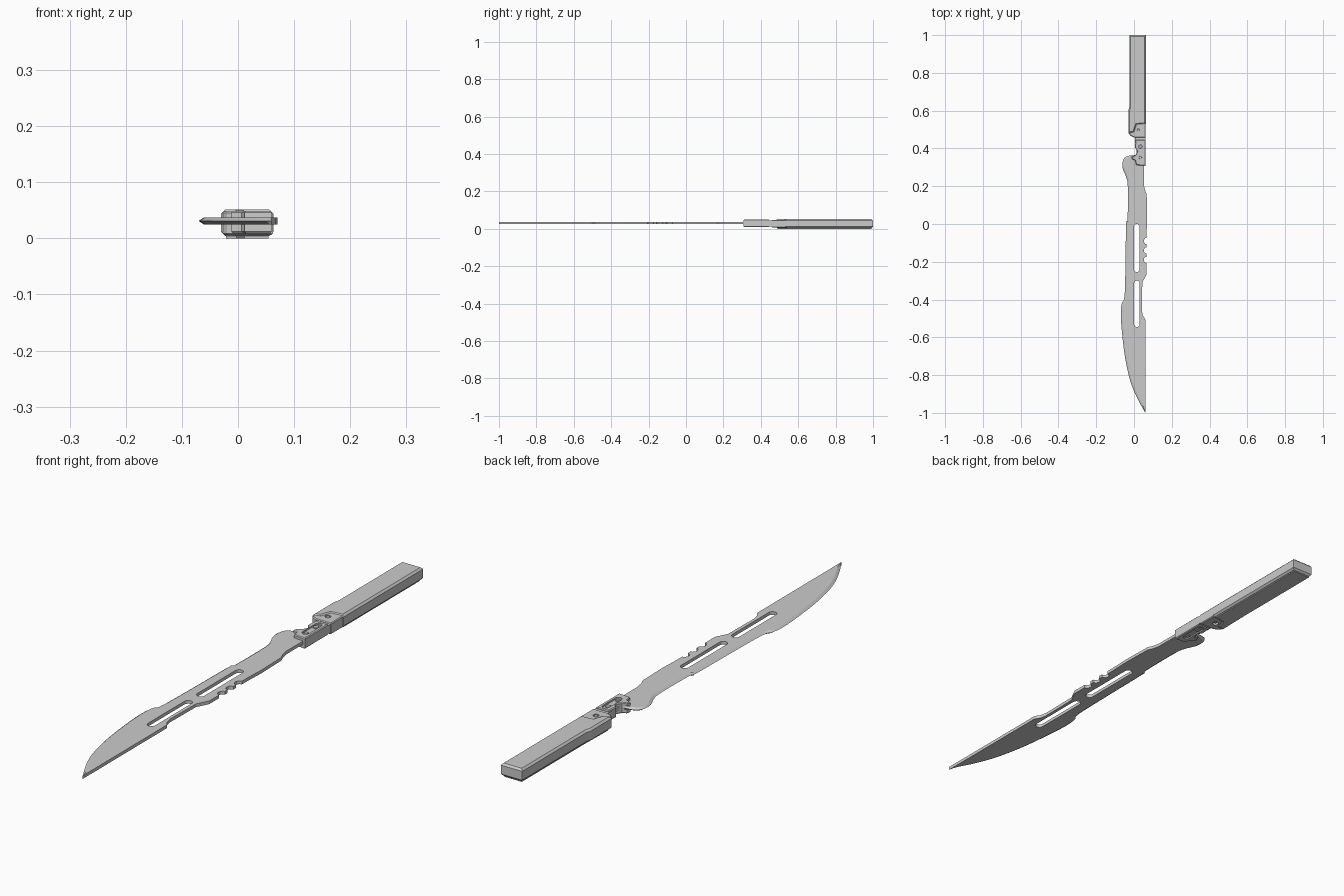
import bpy, bmesh
from math import sin, cos, pi
from mathutils import Vector

if "Cube" in bpy.data.objects:
    bpy.data.objects.remove(bpy.data.objects["Cube"])


def finish(name, bm):
    bmesh.ops.recalc_face_normals(bm, faces=bm.faces)
    me = bpy.data.meshes.new(name)
    bm.to_mesh(me)
    bm.free()
    ob = bpy.data.objects.new(name, me)
    bpy.context.collection.objects.link(ob)
    return ob


def prism(name, pts, z0, z1, chamfer=0.0):
    """Extruded outline with chamfered top and bottom rims."""
    bm = bmesh.new()
    face = bm.faces.new([bm.verts.new((x, y, z0)) for x, y in pts])
    new = bmesh.ops.extrude_face_region(bm, geom=[face])["geom"]
    bmesh.ops.translate(bm, vec=(0, 0, z1 - z0),
                        verts=[v for v in new if isinstance(v, bmesh.types.BMVert)])
    if z1 > z0 and not any(f.normal.z < -0.9 for f in bm.faces) or len(bm.faces) < len(pts) + 2:
        bm.faces.new([v for v in bm.verts if abs(v.co.z - z0) < 1e-7][:len(pts)])
    if chamfer:
        rims = [e for e in bm.edges if abs(e.verts[0].co.z - e.verts[1].co.z) < 1e-6]
        bmesh.ops.bevel(bm, geom=rims, offset=chamfer, segments=1, affect='EDGES')
    return finish(name, bm)


def circle(x, y, r, n=16):
    return [(x + r * cos(2 * pi * i / n), y + r * sin(2 * pi * i / n)) for i in range(n)]


def slot(x, y0, y1, r, n=8):
    up = [(x + r * cos(pi * i / n), y1 - r + r * sin(pi * i / n)) for i in range(n + 1)]
    down = [(x - r * cos(pi * i / n), y0 + r - r * sin(pi * i / n)) for i in range(n + 1)]
    return up + down


def cut(ob, cutter):
    mod = ob.modifiers.new("cut", 'BOOLEAN')
    mod.operation, mod.solver, mod.object = 'DIFFERENCE', 'EXACT', cutter
    bpy.context.view_layer.objects.active = ob
    bpy.ops.object.modifier_apply(modifier=mod.name)
    bpy.data.objects.remove(cutter)


def spline(pts, steps=4):
    """Catmull-Rom curve through the points."""
    p = [Vector(q) for q in [pts[0]] + pts + [pts[-1]]]
    out = []
    for a, b, c, d in zip(p, p[1:], p[2:], p[3:]):
        for i in range(steps):
            t = i / steps
            out.append(0.5 * (2 * b + (c - a) * t + (2 * a - 5 * b + 4 * c - d) * t * t
                              + (3 * b - a - 3 * c + d) * t ** 3))
    return out + [p[-1]]


# Blade: sharpened edge on the left, scalloped spine on the right
edge = spline([(0.06, -1.0), (0.016, -0.92), (-0.02, -0.83), (-0.047, -0.71),
               (-0.063, -0.58), (-0.07, -0.48), (-0.065, -0.42), (-0.05, -0.38),
               (-0.045, -0.2), (-0.042, 0.0), (-0.034, 0.03), (-0.033, 0.2),
               (-0.042, 0.25), (-0.059, 0.29), (-0.06, 0.33), (-0.042, 0.357),
               (0.0, 0.365)])
spine = [(0.012, 0.365), (0.012, 0.47), (0.052, 0.47), (0.052, 0.21), (0.058, 0.18),
         (0.067, 0.16), (0.07, 0.04), (0.067, -0.04)]
for yc in (-0.09, -0.14, -0.19):
    spine += [(0.067 - 0.015 * sin(pi * i / 6), yc + 0.017 * cos(pi * i / 6)) for i in range(7)]
spine += [(0.067, -0.265), (0.057, -0.285), (0.044, -0.31), (0.042, -0.46),
          (0.047, -0.485), (0.06, -0.505)]
mid = edge + [Vector(p) for p in spine]
flat = []
for i, p in enumerate(mid):
    q = p.copy()
    if 0 < i < len(edge):
        t = (mid[i + 1] - mid[i - 1]).normalized()
        q += Vector((t.y, -t.x)) * min(0.009, 0.3 * (p - mid[0]).length, 0.003 * (len(edge) - i))
    flat.append(q)
bm = bmesh.new()


def wall(levels):
    """Skins a stack of outlines; returns its bottom and top rim edges."""
    rings = [[bm.verts.new((p[0], p[1], z)) for p in pts] for pts, z in levels]
    n = len(rings[0])
    for low, high in zip(rings, rings[1:]):
        for i in range(n):
            j = (i + 1) % n
            bm.faces.new((low[i], low[j], high[j], high[i]))
    return [[bm.edges.get((r[i], r[(i + 1) % n])) for i in range(n)]
            for r in (rings[0], rings[-1])]


rims = [wall([(flat, 0.025), (mid, 0.031), (flat, 0.037)])]
for y0, y1 in ((-0.255, 0.0), (-0.545, -0.30)):
    pts = slot(0.015, y0, y1, 0.015)
    rims.append(wall([(pts, 0.025), (pts, 0.037)]))
for side in range(2):
    bmesh.ops.triangle_fill(bm, edges=[e for r in rims for e in r[side]], use_beauty=True,
                            normal=(0, 0, 1))
finish("blade", bm)

# Grip with chamfered scales and a thin panel underneath
prism("grip", [(-0.03, 0.48), (0.0, 0.485), (0.014, 0.525), (0.063, 0.53), (0.063, 1.0),
               (-0.025, 1.0), (-0.025, 0.62), (-0.03, 0.6)], 0.004, 0.051, 0.007)
prism("grip_bottom_panel", [(-0.021, 0.49), (-0.003, 0.495), (0.012, 0.535), (0.054, 0.54),
                            (0.054, 0.992), (-0.018, 0.992), (-0.018, 0.62)], 0.0, 0.005)

# Bolster joining grip and blade
bolster = prism("bolster", [(-0.028, 0.482), (-0.02, 0.468), (0.0, 0.458), (0.062, 0.458),
                            (0.062, 0.535), (0.012, 0.53), (-0.002, 0.49)],
                0.006, 0.048, 0.003)
prism("neck", [(0.004, 0.43), (0.06, 0.43), (0.06, 0.475), (0.004, 0.475)], 0.013, 0.044)
guard = prism("guard", [(-0.012, 0.345), (0.006, 0.336), (0.012, 0.312), (0.06, 0.308),
                        (0.06, 0.445), (0.008, 0.445), (0.005, 0.405), (0.018, 0.385),
                        (0.008, 0.365), (-0.008, 0.358)], 0.009, 0.049, 0.003)

# Recesses and pivot pins on both faces
for z0, z1 in ((0.043, 0.06), (0.0, 0.014)):
    cut(guard, prism("recess_cutter", slot(0.035, 0.335, 0.435, 0.013), z0, z1))
    cut(bolster, prism("pin_cutter", circle(0.022, 0.498, 0.011), z0, z1))
for i, (x, y, r) in enumerate([(0.022, 0.498, 0.007), (0.034, 0.41, 0.010),
                               (0.034, 0.352, 0.008)]):
    prism(f"pivot_pin_{i + 1}", circle(x, y, r), 0.010, 0.047, 0.001)
